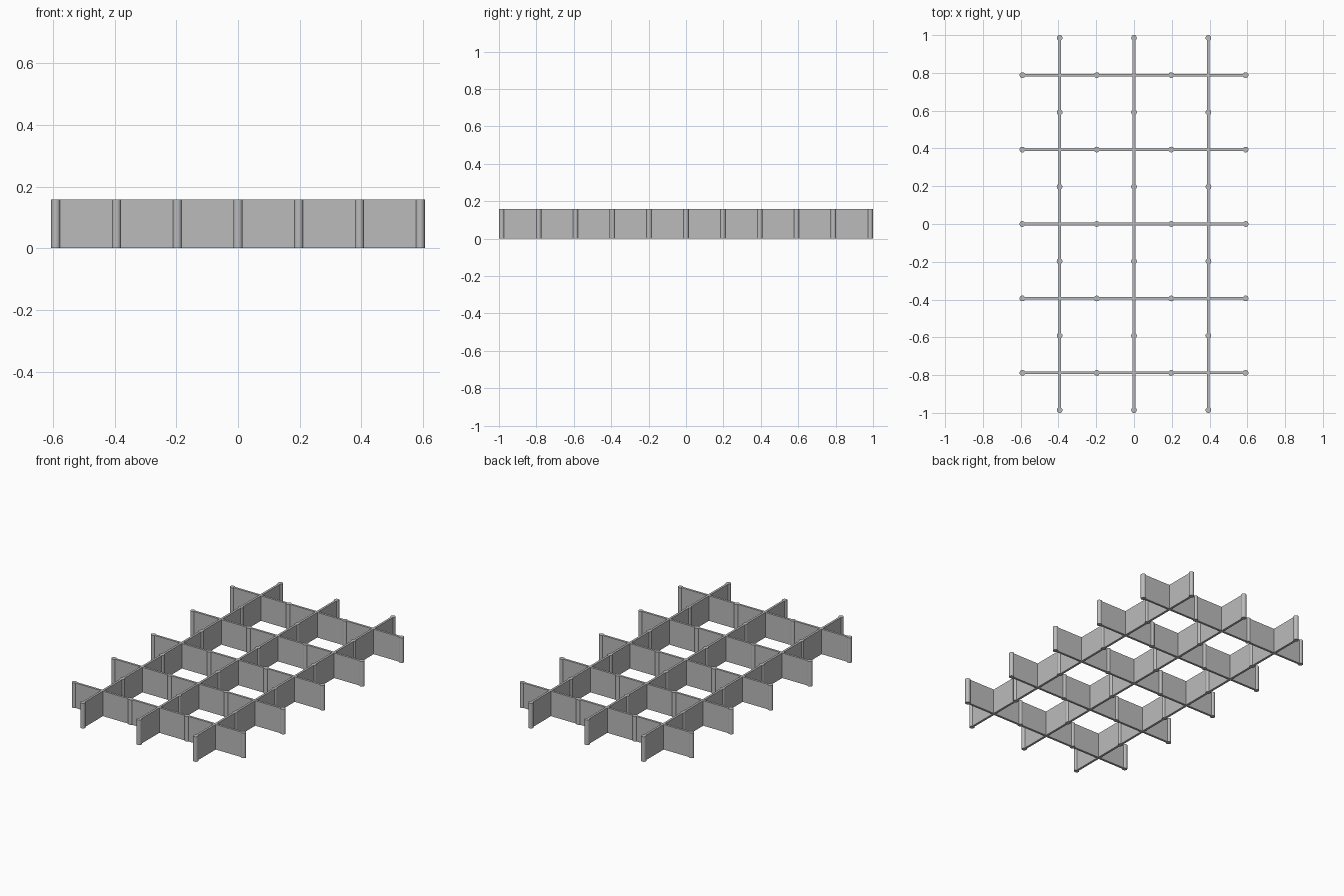
import bpy
import math

PITCH = 0.394       # distance between neighbouring dividers
HEIGHT = 0.158
THICK = 0.014
RADIUS = 0.015
COLS, ROWS = 3, 5

cube = bpy.data.objects.get("Cube")
if cube:
    bpy.data.objects.remove(cube, do_unlink=True)

grey = bpy.data.materials.new("light_grey")
grey.use_nodes = True
colour = (0.5, 0.5, 0.5, 1)
grey.diffuse_color = colour
grey.node_tree.nodes["Principled BSDF"].inputs["Base Color"].default_value = colour


def wall(name, x, y, size_x, size_y):
    """Upright thin panel standing on the ground."""
    bpy.ops.mesh.primitive_cube_add(size=1, location=(x, y, HEIGHT / 2))
    obj = bpy.context.object
    obj.name = name
    obj.scale = (size_x, size_y, HEIGHT)
    bpy.ops.object.transform_apply(location=False, rotation=False, scale=True)
    obj.data.materials.append(grey)


def post(name, x, y):
    """Round connector post, as tall as the panels."""
    bpy.ops.mesh.primitive_cylinder_add(
        vertices=24, radius=RADIUS, depth=HEIGHT, location=(x, y, HEIGHT / 2))
    obj = bpy.context.object
    obj.name = name
    obj.data.materials.append(grey)
    bpy.ops.object.shade_smooth_by_angle(angle=math.radians(30))


def centred(count):
    """Evenly pitched positions, symmetric about zero."""
    return [(i - (count - 1) / 2) * PITCH for i in range(count)]


columns, rows = centred(COLS), centred(ROWS)
column_posts, row_posts = centred(ROWS + 1), centred(COLS + 1)

# Long dividers with posts at the ends and halfway between crossings
for x in columns:
    wall("long_divider", x, 0, THICK, ROWS * PITCH)
    for y in column_posts:
        post("long_divider_post", x, y)

# Cross dividers, fitted in sections between the long ones
stops = [row_posts[0]] + columns + [row_posts[-1]]
for y in rows:
    for i, (a, b) in enumerate(zip(stops, stops[1:])):
        start = a if i == 0 else a + THICK / 2
        end = b if i == COLS else b - THICK / 2
        wall("cross_divider", (start + end) / 2, y, end - start, THICK)
    for x in row_posts:
        post("cross_divider_post", x, y)
